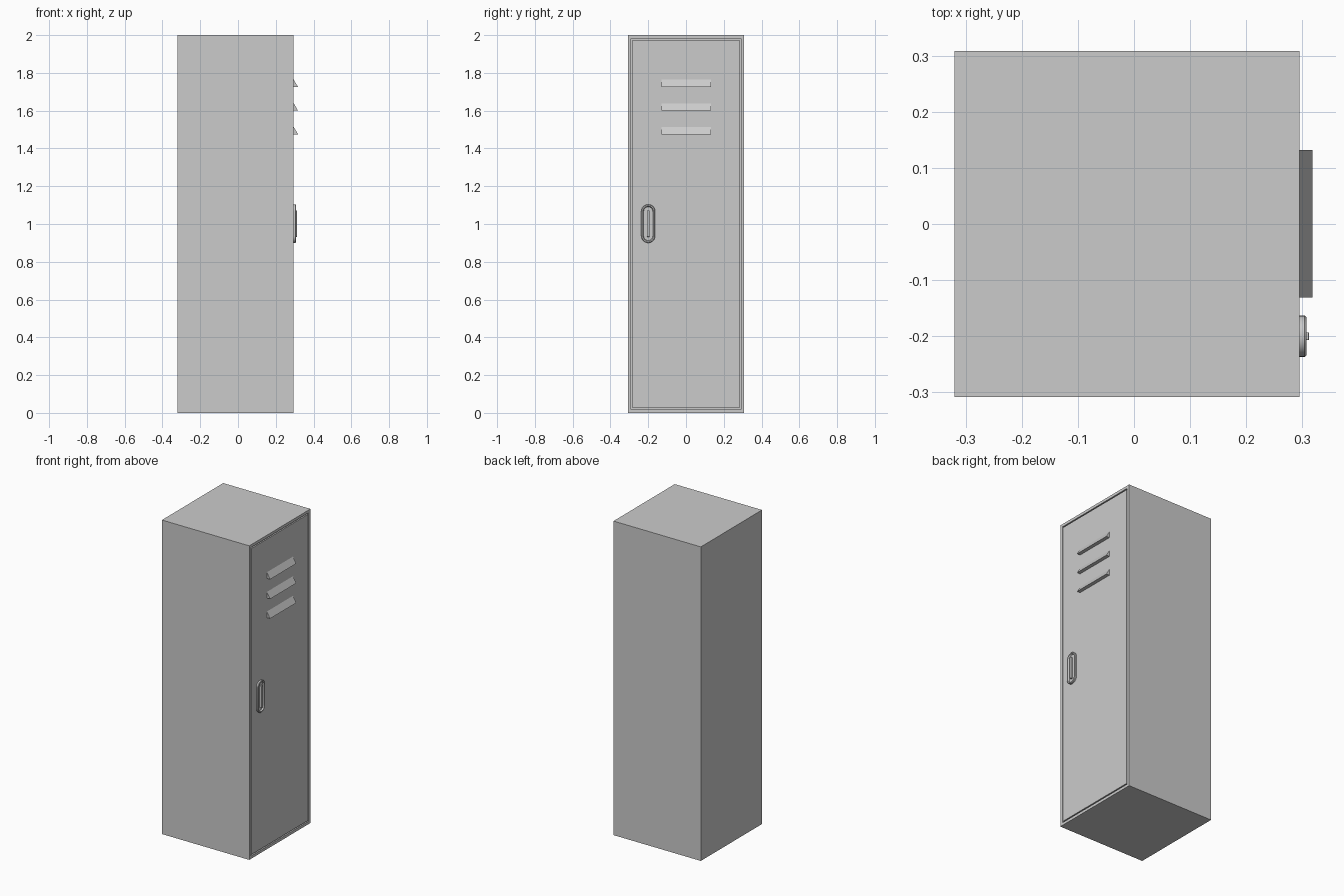
import bpy, bmesh
from math import sin, cos, pi
from mathutils import Vector

if "Cube" in bpy.data.objects:
    bpy.data.objects.remove(bpy.data.objects["Cube"])

FRONT = 0.295           # x of the door face
BACK = -0.32
HALF = 0.308            # half width in y
HEIGHT = 2.0


def finish(name, bm, smooth=False):
    bmesh.ops.recalc_face_normals(bm, faces=bm.faces)
    mesh = bpy.data.meshes.new(name)
    bm.to_mesh(mesh)
    bm.free()
    ob = bpy.data.objects.new(name, mesh)
    bpy.context.collection.objects.link(ob)
    if smooth:
        bpy.context.view_layer.objects.active = ob
        ob.select_set(True)
        bpy.ops.object.shade_smooth_by_angle()
        ob.select_set(False)
    return ob


def box_bm(lo, hi):
    bm = bmesh.new()
    bmesh.ops.create_cube(bm, size=1)
    lo, hi = Vector(lo), Vector(hi)
    for v in bm.verts:
        v.co = (lo + hi) / 2 + v.co * (hi - lo)
    return bm


def stadium(x, half_w, half_h, seg=12):
    """Upright rounded slot outline in the y-z plane around the handle centre."""
    pts = []
    for side in (0, 1):
        for i in range(seg + 1):
            a = pi * side + pi * i / seg
            z = (half_h - half_w) * (1 if side == 0 else -1)
            pts.append((x, -0.2 + half_w * cos(a), 1.002 + z + half_w * sin(a)))
    return pts


def loft(name, rings):
    """Skin a list of stadium sections and cap both ends."""
    bm = bmesh.new()
    loops = [[bm.verts.new(p) for p in stadium(*r)] for r in rings]
    for a, b in zip(loops, loops[1:]):
        n = len(a)
        for i in range(n):
            bm.faces.new((a[i], a[(i + 1) % n], b[(i + 1) % n], b[i]))
    bm.faces.new(loops[0])
    bm.faces.new(loops[-1])
    return finish(name, bm, smooth=True)


# Cabinet with a shallow door opening
DEPTH, FRAME = 0.02, 0.025
bm = box_bm((BACK, -HALF, 0), (FRONT, HALF, HEIGHT))
bm.normal_update()
front = next(f for f in bm.faces if f.normal.x > 0.9)
bmesh.ops.inset_region(bm, faces=[front], thickness=FRAME)
opening = bmesh.ops.extrude_discrete_faces(bm, faces=[front])["faces"][0]
bmesh.ops.translate(bm, verts=opening.verts, vec=(-DEPTH, 0, 0))
finish("cabinet", bm)

# Door, flush with the frame
finish("door", box_bm((FRONT - DEPTH, -HALF + FRAME, FRAME),
                      (FRONT, HALF - FRAME, HEIGHT - FRAME)))

# Three wedge-shaped vent louvres
for k in range(3):
    z = 1.475 + 0.125 * k
    bm = bmesh.new()
    base = bm.faces.new([bm.verts.new((x, -0.131, zz)) for x, zz in
                         ((FRONT, z), (FRONT + 0.023, z), (FRONT, z + 0.039))])
    ext = bmesh.ops.extrude_face_region(bm, geom=[base], use_keep_orig=True)
    bmesh.ops.translate(bm, vec=(0, 0.263, 0), verts=[
        g for g in ext["geom"] if isinstance(g, bmesh.types.BMVert)])
    finish(f"vent_louvre_{k + 1}", bm)

# Handle plate: raised rim around a recessed dish
loft("handle_plate", [
    (FRONT, 0.037, 0.102),
    (FRONT + 0.009, 0.037, 0.102),
    (FRONT + 0.012, 0.034, 0.099),
    (FRONT + 0.012, 0.028, 0.093),
    (FRONT + 0.003, 0.024, 0.089),
])

# Grip bar in the middle of the dish
bar = finish("handle_grip", box_bm((FRONT, -0.207, 0.932),
                                   (FRONT + 0.017, -0.193, 1.072)))
bevel = bar.modifiers.new("soft_edges", "BEVEL")
bevel.width = 0.002
bevel.segments = 2
